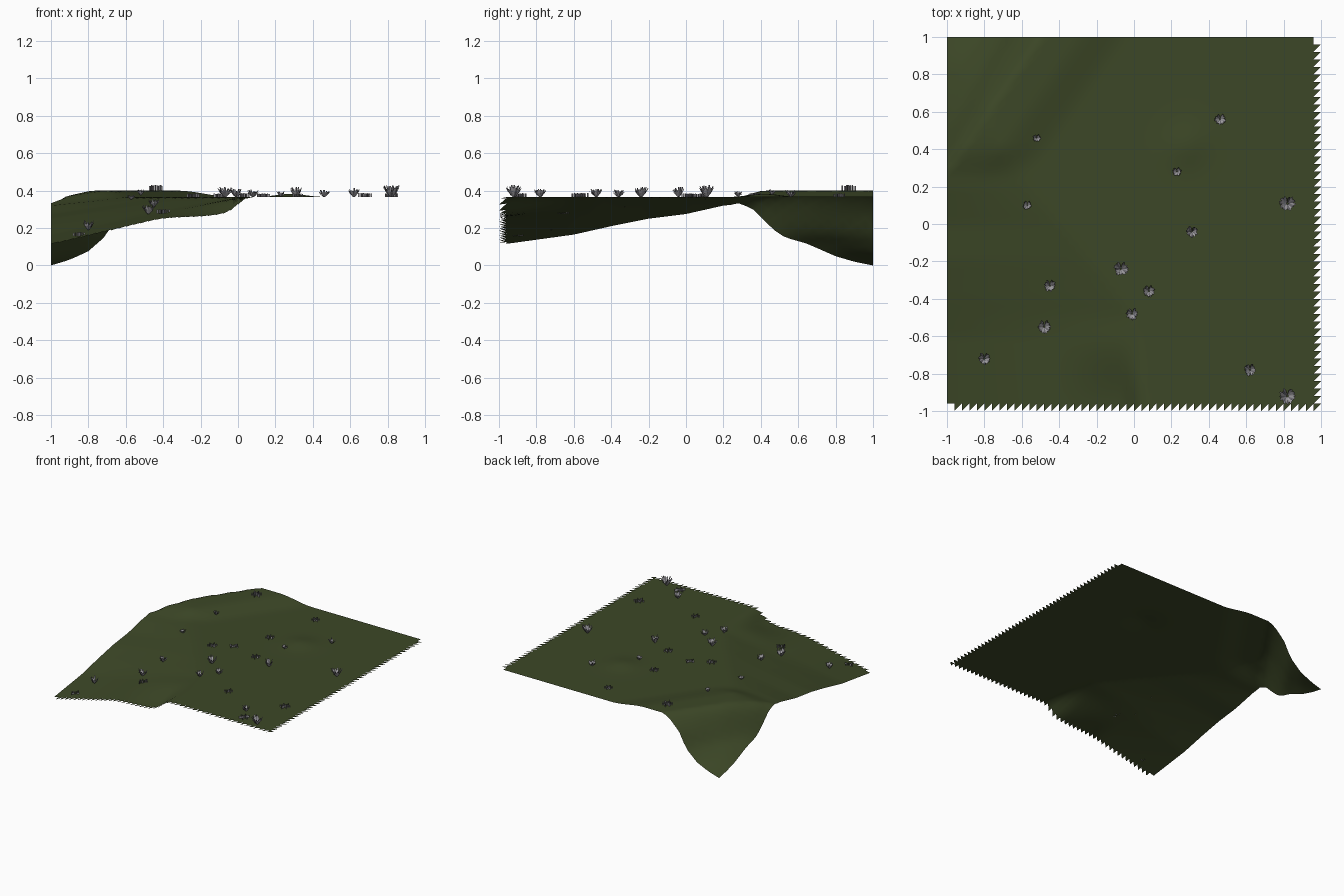
import bpy, math, random
from mathutils import Vector

if "Cube" in bpy.data.objects:
    bpy.data.objects.remove(bpy.data.objects["Cube"])

random.seed(4)


def material(name, rgb):
    m = bpy.data.materials.new(name)
    m.diffuse_color = (*rgb, 1)
    m.use_nodes = True
    m.node_tree.nodes["Principled BSDF"].inputs["Base Color"].default_value = m.diffuse_color
    return m


GRASS = material("moss green", (0.046, 0.064, 0.020))
PALE = material("pale grey", (0.36, 0.35, 0.37))
DARK = material("slate grey", (0.15, 0.145, 0.16))


def lerp_table(table, v):
    """Piecewise linear lookup."""
    if v <= table[0][0]:
        return table[0][1]
    for (a, p), (b, q) in zip(table, table[1:]):
        if v <= b:
            return p + (q - p) * (v - a) / (b - a)
    return table[-1][1]


def smooth(a, b, v):
    t = min(max((v - a) / (b - a), 0), 1)
    return t * t * (3 - 2 * t)


# Height of the left border, where the slope meets the flat ground,
# and the fall of the corner hollow along its two borders
LEFT = [(-1, .11), (-.6, .165), (-.4, .21), (-.2, .25), (0, .275), (.2, .32), (.27, .325)]
CREASE = [(-1, .06), (-.5, 0), (-.3, -.15), (0, -.4), (.3, -.65), (.5, -.78)]
FALL_LEFT = [(0, 0), (.14, .06), (.28, .15), (.49, .35), (.62, .43), (.69, .49),
             (.76, .62), (.9, .92), (1, 1)]
FALL_BACK = [(0, 0), (.2, .075), (.4, .19), (.6, .41), (.72, .70), (.86, .88), (1, 1)]
FLAT = 0.365


def plateau(x, y, f):
    edge = lerp_table(LEFT, y)
    t = min((x + 1) / (lerp_table(CREASE, y) + 1), 1)
    # the foot of the slope sags slightly towards the front
    sag = 0.055 * smooth(.5, .88, t) * (1 - smooth(.88, 1, t)) * (1 - smooth(-1, -.6, y))
    z = edge + (FLAT - edge) * t - sag
    z += 0.035 * smooth(.22, .42, y) * (1 - smooth(1.35, 1.95, f))
    z += 0.018 * math.exp(-((x - .28) ** 2 + (y - .42) ** 2) / .012)
    return z


def height(x, y):
    u, v = (x + 1) / .5, (1 - y) / .72
    f = u + v
    if f >= 1:
        return plateau(x, y, f)
    if f < 1e-6:
        return 0
    w = v / f
    rim = plateau(-1 + .5 * (1 - w), 1 - .72 * w, 1)
    return rim * (lerp_table(FALL_LEFT, f) * w + lerp_table(FALL_BACK, f) * (1 - w))


def make(name, verts, faces, mats):
    me = bpy.data.meshes.new(name)
    me.from_pydata(verts, [], faces)
    for m in mats:
        me.materials.append(m)
    me.update()
    ob = bpy.data.objects.new(name, me)
    bpy.context.collection.objects.link(ob)
    return ob


# Ground sheet, with saw-toothed right and front borders
N = 50
STEP = 2 / N
verts, faces = [], []
for j in range(N + 1):
    for i in range(N + 1):
        x, y = -1 + i * STEP, 1 - j * STEP
        verts.append((x, y, height(x, y)))
for j in range(N):
    for i in range(N):
        a = j * (N + 1) + i
        b, c, d = a + 1, a + N + 1, a + N + 2
        right, front = i == N - 1, j == N - 1
        if (right and j == 0) or (front and i == 0):
            continue
        faces.append((a, c, b))
        if not (right or front):
            faces.append((b, c, d))
ground = make("ground", verts, faces, [GRASS])
for p in ground.data.polygons:
    p.use_smooth = True


# Leafy tufts: pointed leaves fanning up and out from a narrow foot
def tuft(x, y, r, h):
    verts, faces = [], []
    z = height(x, y)
    n = 20
    for k in range(n):
        ang = math.radians(115 + 310 * k / (n - 1)) + random.uniform(-.1, .1)
        out = Vector((math.cos(ang), math.sin(ang), 0))
        side = Vector((-out.y, out.x, 0))
        rr, hh = r * random.uniform(.75, 1.05), h * random.uniform(.6, 1)
        foot = Vector((x, y, z)) + out * r * .12
        mid = foot + out * rr * .55 + Vector((0, 0, hh * .55))
        tip = foot + out * rr * .88 + Vector((0, 0, hh))
        w = r * .16
        b = len(verts)
        verts += [foot - side * w * .4, foot + side * w * .4, mid + side * w,
                  tip + side * w * .5, tip - side * w * .5, mid - side * w]
        faces += [(b, b + 1, b + 2, b + 5), (b + 5, b + 2, b + 3, b + 4)]
    ob = make("leafy_tuft", verts, faces, [PALE, DARK])
    for p in ob.data.polygons:
        p.material_index = 1 if (p.index // 2) % 3 == 1 else 0


TUFTS = [(-.52, .46, .022, .03), (-.57, .10, .024, .025), (.46, .56, .03, .04),
         (.23, .28, .024, .03), (.82, .11, .044, .065), (.31, -.04, .034, .055),
         (-.07, -.24, .04, .055), (.08, -.36, .032, .04), (-.01, -.48, .034, .045),
         (-.45, -.33, .032, .045), (-.48, -.55, .036, .05), (-.80, -.72, .034, .05),
         (.62, -.78, .034, .05), (.82, -.92, .044, .065)]
for t in TUFTS:
    tuft(*t)


# Upright grass: crossing rows of thin vertical blades
def upright_grass(x, y, r, h):
    verts, faces = [], []
    z = height(x, y)
    turn = random.uniform(0, 1)
    for k in range(3):
        ang = turn + k * math.pi / 3
        d = Vector((math.cos(ang), math.sin(ang), 0))
        for s in range(7):
            c = Vector((x, y, z)) + d * r * (s - 3) / 3
            w, top = r * .12, h * random.uniform(.8, 1)
            b = len(verts)
            verts += [c - d * w, c + d * w, c + d * w + Vector((0, 0, top)),
                      c - d * w + Vector((0, 0, top))]
            faces.append((b, b + 1, b + 2, b + 3))
    ob = make("upright_grass", verts, faces, [PALE, DARK])
    for p in ob.data.polygons:
        p.material_index = 1 if p.index % 3 == 1 else 0


GRASSES = [(-.44, .87, .034, .03), (.13, .82, .028, .02), (.82, -.56, .034, .022),
           (.03, .37, .028, .022), (-.10, .09, .028, .02), (.14, .03, .028, .02),
           (-.24, .01, .032, .02), (-.40, -.66, .032, .022), (-.85, -.90, .028, .02),
           (.32, -.58, .028, .02), (.68, -.89, .034, .022)]
for g in GRASSES:
    upright_grass(*g)
